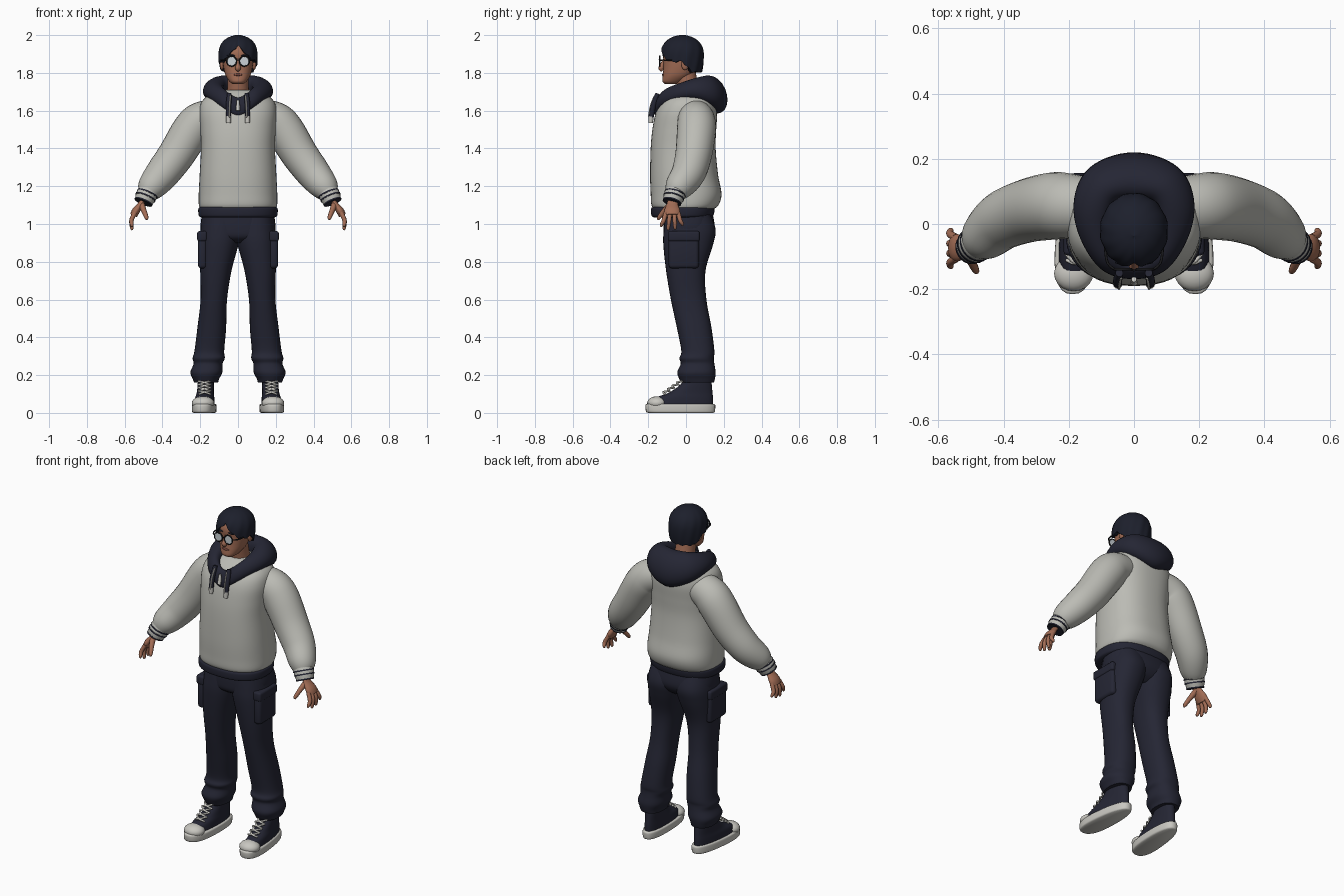
import bpy, bmesh
from math import sin, cos, pi, radians
from mathutils import Vector, Matrix

cube = bpy.data.objects.get("Cube")
if cube:
    bpy.data.objects.remove(cube)


def material(name, *rgb):
    m = bpy.data.materials.new(name)
    m.use_nodes = True
    m.diffuse_color = (*rgb, 1)
    m.node_tree.nodes["Principled BSDF"].inputs["Base Color"].default_value = (*rgb, 1)
    return m


navy = material("navy cloth", .018, .019, .034)
hair_dark = material("dark hair", .012, .014, .025)
grey = material("light grey fleece", .5, .5, .46)
skin_tone = material("skin", .36, .15, .09)
white = material("off white rubber", .58, .57, .53)
black = material("black frame", .01, .01, .012)
glass = material("pale lens", .6, .65, .68)
lip = material("lips", .24, .08, .06)


def finish(name, bm, mat, mirror=False):
    bmesh.ops.recalc_face_normals(bm, faces=bm.faces)
    mesh = bpy.data.meshes.new(name)
    bm.to_mesh(mesh)
    bm.free()
    mesh.materials.append(mat)
    mesh.shade_smooth()
    mesh.set_sharp_from_angle(angle=radians(50))
    ob = bpy.data.objects.new(name, mesh)
    bpy.context.scene.collection.objects.link(ob)
    if mirror:
        ob.modifiers.new("Mirror", "MIRROR").use_clip = False
    return ob


def spline(keys, steps=6, closed=False):
    """Smooth curve through the keys, for any number of values per key."""
    n, out = len(keys), []

    def key(j):
        return keys[j % n] if closed else keys[max(0, min(n - 1, j))]
    for i in range(n if closed else n - 1):
        for s in range(steps):
            t = s / steps
            out.append([q + ((r - p) * t + (2*p - 5*q + 4*r - w) * t*t + (3*q - p - 3*r + w) * t**3) / 2
                        for p, q, r, w in zip(key(i - 1), key(i), key(i + 1), key(i + 2))])
    return out if closed else out + [list(keys[-1])]


def skin(name, rings, mat, closed=False, mirror=False):
    """Join rings of points with quads."""
    bm = bmesh.new()
    rows = [[bm.verts.new(p) for p in ring] for ring in rings]
    n = len(rows[0])
    for a, b in zip(rows, rows[1:] + (rows[:1] if closed else [])):
        for i in range(n):
            j = (i + 1) % n
            bm.faces.new((a[i], a[j], b[j], b[i]))
    if not closed:
        bm.faces.new(rows[0])
        bm.faces.new(rows[-1])
    return finish(name, bm, mat, mirror)


def slices(name, keys, mat, power=2, shear=0, taper=0, mirror=False, n=32):
    """Stack of horizontal rounded sections: z, front y, back y, then half width or x range."""
    rings = []
    for k in spline([k if len(k) > 4 else (*k[:3], -k[3], k[3]) for k in keys]):
        z, y0, y1, x0, x1 = k
        ring = []
        for i in range(n):
            c, s = cos(2 * pi * i / n), sin(2 * pi * i / n)
            c, s = [abs(v) ** (2 / power) * (1 if v > 0 else -1) for v in (c, s)]
            y = (y0 + y1) / 2 + s * (y1 - y0) / 2
            x = (x0 + x1) / 2 + c * (x1 - x0) / 2 * (1 - taper * (s + 1) / 2) - shear * y
            ring.append((x, y, z))
        rings.append(ring)
    return skin(name, rings, mat, mirror=mirror)


def tube(name, keys, mat, flat=1, closed=False, mirror=False, n=16, steps=6):
    """Round tube along x, y, z, radius keys."""
    pts = spline(keys, steps, closed)
    pos = [Vector(p[:3]) for p in pts]
    rings = []
    for i, p in enumerate(pos):
        a = pos[i - 1] if i or closed else p
        b = pos[(i + 1) % len(pos)] if i + 1 < len(pos) or closed else p
        t = (b - a).normalized()
        u = t.cross(Vector((0, 0, 1) if abs(t.y) > .9 else (0, 1, 0))).normalized()
        v = t.cross(u)
        r = pts[i][3]
        rings.append([p + r * (flat * cos(w) * u + sin(w) * v) for w in [2 * pi * k / n for k in range(n)]])
    return skin(name, rings, mat, closed, mirror)


def blob(name, loc, size, mat, mirror=False, tilt=0):
    bm = bmesh.new()
    m = Matrix.Translation(loc) @ Matrix.Rotation(tilt, 4, "X") @ Matrix.Diagonal((*size, 1))
    bmesh.ops.create_uvsphere(bm, u_segments=20, v_segments=12, radius=1, matrix=m)
    return finish(name, bm, mat, mirror)


def slab(name, loc, size, mat, bevel=.01, mirror=False):
    bm = bmesh.new()
    bmesh.ops.create_cube(bm, size=1, matrix=Matrix.Translation(loc) @ Matrix.Diagonal((*size, 1)))
    bmesh.ops.bevel(bm, geom=bm.edges[:], offset=bevel, segments=3, affect="EDGES", profile=.5)
    return finish(name, bm, mat, mirror)


# Hoodie
slices("hoodie_body", [(1.075, -.165, .14, .195), (1.1, -.183, .172, .207), (1.16, -.187, .188, .208),
                       (1.26, -.19, .17, .203), (1.4, -.187, .157, .196), (1.5, -.178, .16, .2),
                       (1.59, -.16, .165, .205), (1.65, -.13, .155, .19), (1.69, -.09, .13, .14),
                       (1.71, -.06, .1, .08)], grey, 2.4, n=48)
slices("hoodie_waistband", [(1.035, -.17, .13, .195), (1.045, -.183, .145, .208), (1.08, -.185, .152, .21),
                            (1.09, -.175, .14, .2)], navy, 2.4, n=48)
tube("sleeves", [(.13, .05, 1.57, .09), (.2, .055, 1.545, .1), (.25, .055, 1.49, .103), (.328, .04, 1.365, .097),
                 (.4, .012, 1.268, .09), (.455, -.035, 1.2, .076), (.48, -.057, 1.165, .056),
                 (.485, -.06, 1.158, .04)], grey, n=28, mirror=True)
tube("cuffs", [(.472, -.052, 1.175, .056), (.488, -.064, 1.145, .055), (.5, -.074, 1.117, .048)],
     grey, mirror=True, n=24)
for label, x, y, z, r in [("upper", .478, -.057, 1.163, .058), ("middle", .488, -.064, 1.145, .0565),
                          ("lower", .499, -.073, 1.121, .05)]:
    tube(label + "_cuff_stripes", [(x, y, z, r), (x + .003, y - .002, z - .007, r)], navy, mirror=True, n=24)

# Hood lying round the neck: x, y, z, thickness, half height from front to back
hood = [(0, -.145, 1.62, .022, .05), (.085, -.105, 1.67, .035, .048), (.128, .02, 1.712, .055, .052),
        (.1, .115, 1.705, .065, .08), (0, .145, 1.685, .072, .1)]
loop = hood + [(-k[0], *k[1:]) for k in hood[3:0:-1]]
rings = []
for x, y, z, r, h in spline(loop, 8, True):
    out = Vector((x, y - .02, 0)).normalized()
    rings.append([Vector((x, y, z)) + out * (r * cos(w) - h * .2 * sin(w)) + Vector((0, 0, h * sin(w)))
                  for w in [2 * pi * i / 20 for i in range(20)]])
skin("hood", rings, navy, closed=True)
tube("drawstrings", [(.045, -.15, 1.69, .012), (.05, -.172, 1.63, .014), (.05, -.184, 1.565, .013)],
     navy, mirror=True)
tube("drawstring_cords", [(.04, -.165, 1.68, .004), (.044, -.186, 1.63, .004), (.046, -.198, 1.565, .004)],
     white, mirror=True, n=8)
tube("drawstring_tips", [(.05, -.185, 1.57, .014), (.05, -.187, 1.535, .012)], white, mirror=True)
tube("neck_toggle", [(0, -.17, 1.655, .008), (0, -.18, 1.6, .011)], white)

# Trousers
slices("hips", [(1.06, -.115, .14, .19), (.98, -.118, .152, .198), (.93, -.11, .13, .18),
                (.9, -.07, .09, .12)], navy, 2.5)
slices("trouser_legs", [(1.05, -.11, .13, -.01, .185), (.97, -.118, .157, -.015, .198), (.89, -.12, .143, -.002, .202),
                        (.75, -.105, .103, .035, .2), (.6, -.08, .108, .058, .198), (.45, -.048, .135, .063, .215),
                        (.33, -.025, .15, .073, .23), (.29, -.035, .147, .07, .24), (.26, -.028, .15, .082, .235),
                        (.215, -.046, .157, .083, .252), (.18, -.036, .153, .1, .24),
                        (.16, -.025, .148, .105, .232)], navy, 2.3, mirror=True)
slab("cargo_pockets", (.188, -.012, .855), (.048, .16, .18), navy, .018, True)
slab("pocket_flaps", (.19, -.012, .935), (.052, .168, .055), navy, .012, True)

# High-top shoes
slices("shoe_soles", [(0, -.2, .145, .115, .235), (.008, -.212, .153, .105, .243), (.04, -.215, .155, .104, .243),
                      (.048, -.205, .147, .112, .236)], white, 2.5, .07, .22, True)
slices("shoe_uppers", [(.04, -.195, .143, .117, .231), (.08, -.16, .143, .12, .228), (.11, -.085, .14, .125, .222),
                       (.16, -.02, .135, .127, .22), (.21, -.005, .125, .13, .215)], navy, 2.3, .07, .2, True)
blob("toe_caps", (.185, -.152, .052), (.06, .054, .036), white, True)
for i in range(5):
    y, z = -.11 + .024 * i, .104 + .017 * i
    for side in (-1, 1):
        tube("shoe_laces", [(.176 - .032 * side, y, z - .006, .005), (.178, y - .01, z + .006, .006),
                            (.178 + .032 * side, y + .02, z + .012, .005)], white, mirror=True, n=8, steps=3)

# Hands
tube("palms", [(.497, -.07, 1.135, .026), (.515, -.072, 1.105, .03), (.54, -.073, 1.07, .042),
               (.553, -.073, 1.045, .038)], skin_tone, .5, mirror=True)
for name, y, tip_y, tip_z in [("index", -.106, -.13, .985), ("middle", -.084, -.094, .968),
                              ("ring", -.062, -.058, .972), ("little", -.042, -.02, .99)]:
    tube(name + "_fingers", [(.546, y, 1.06, .012), (.564, (y + tip_y) / 2, 1.02, .0115),
                             (.562, tip_y, tip_z + .01, .009), (.559, tip_y, tip_z, .004)],
         skin_tone, mirror=True, n=10)
tube("thumbs", [(.512, -.08, 1.105, .018), (.498, -.115, 1.07, .014), (.485, -.142, 1.035, .011),
                (.483, -.147, 1.022, .005)], skin_tone, mirror=True, n=10)

# Head and face
tube("neck", [(0, .035, 1.62, .07), (0, .015, 1.7, .058), (0, -.005, 1.8, .056)], skin_tone, n=24)
slices("head", [(1.742, -.112, -.05, .03), (1.755, -.125, -.015, .046), (1.785, -.123, .03, .065),
                (1.82, -.12, .06, .075), (1.86, -.119, .075, .081), (1.91, -.121, .08, .084),
                (1.95, -.1, .07, .072), (1.98, -.05, .03, .04)], skin_tone, 2.3)
tube("nose", [(0, -.112, 1.872, .009), (0, -.125, 1.845, .011), (0, -.131, 1.825, .015),
              (0, -.122, 1.813, .009)], skin_tone, n=12)
blob("mouth", (0, -.121, 1.79), (.024, .006, .006), lip)
blob("ears", (.085, -.005, 1.845), (.011, .02, .03), skin_tone, True)
blob("eyebrows", (.036, -.118, 1.892), (.022, .006, .005), hair_dark, True)

# Hair with a centre parting and a wavy hem
rings, sides = [], 96
for step in range(16):
    ring = []
    for i in range(sides):
        a = 2 * pi * i / sides
        s, front = sin(a), cos(a)
        if front > 0:
            hem = 1.945 - .085 * min(1, abs(s) / .8)
        else:
            hem = 1.86 - .055 * min(1, -front / .5)
        hem += .004 * sin(a * 14)
        t = min(step / 14, 1)
        z = 2 - (2 - hem) * t ** 1.6
        h = (z - 1.89) / .11
        r = max(.02, 1 - abs(h) ** 2.4) ** .5 if h > 0 else 1 - .15 * h * h
        r *= 1 + .018 * t * sin(a * 12 + 6 * t) - .04 * t * max(0, 1 - abs(s) * 6) * (front > 0)
        r *= .78 if step > 14 else 1
        ring.append((.104 * s * r, -.02 - .115 * front * r, z))
    rings.append(ring)
skin("hair", rings, hair_dark)

# Round glasses
lens_x, lens_z, lens_y = .034, 1.862, -.139
tube("glasses_rims", [(lens_x + .026 * cos(k * pi / 6), lens_y, lens_z + .026 * sin(k * pi / 6), .004)
                      for k in range(12)], black, closed=True, mirror=True, n=8, steps=2)
tube("lenses", [(lens_x, lens_y - .002, lens_z, .025), (lens_x, lens_y + .002, lens_z, .025)],
     glass, mirror=True, n=24, steps=1)
tube("glasses_bridge", [(-.009, lens_y, 1.866, .003), (0, lens_y - .003, 1.869, .003), (.009, lens_y, 1.866, .003)],
     black, n=8)
tube("glasses_arms", [(.06, lens_y, 1.868, .004), (.084, -.11, 1.868, .004), (.091, -.01, 1.866, .004)],
     black, mirror=True, n=8)
